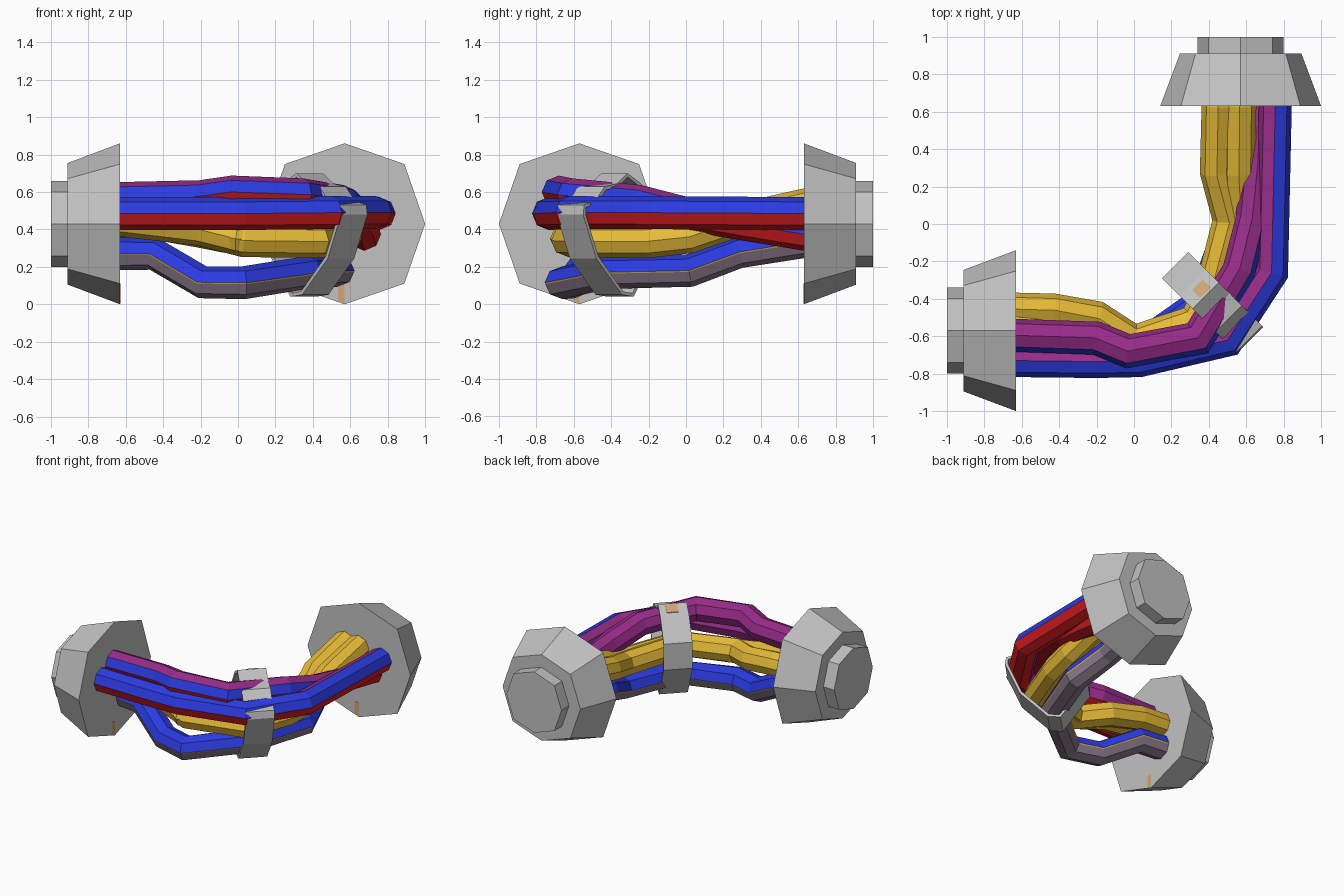
import bpy, bmesh, math
from mathutils import Vector

if "Cube" in bpy.data.objects:
    bpy.data.objects.remove(bpy.data.objects["Cube"])


def mat(name, rgb):
    m = bpy.data.materials.new(name)
    m.diffuse_color = (*rgb, 1)
    m.use_nodes = True
    m.node_tree.nodes["Principled BSDF"].inputs["Base Color"].default_value = m.diffuse_color
    return m


GREY = mat("light_grey", (.54, .54, .54))
BLUE = mat("blue", (.024, .044, .76))
RED = mat("red", (.66, .012, .014))
PURPLE = mat("purple", (.31, .025, .25))
YELLOW = mat("yellow", (.80, .50, .04))
MAUVE = mat("mauve_grey", (.24, .18, .24))
TAN = mat("tan", (.62, .38, .18))


def finish(name, bm, mats):
    bmesh.ops.recalc_face_normals(bm, faces=bm.faces[:])
    me = bpy.data.meshes.new(name)
    bm.to_mesh(me)
    bm.free()
    for m in mats:
        me.materials.append(m)
    ob = bpy.data.objects.new(name, me)
    bpy.context.collection.objects.link(ob)
    return ob


def loft(bm, rings):
    """Skin rings of points; returns side faces as (index round ring, face)."""
    vs = [[bm.verts.new(p) for p in r] for r in rings]
    n, out = len(vs[0]), []
    for a, b in zip(vs, vs[1:]):
        for j in range(n):
            k = (j + 1) % n
            out.append((j, bm.faces.new((a[j], a[k], b[k], b[j]))))
    bm.faces.new(vs[0])
    bm.faces.new(vs[-1])
    return out


# Octagonal end connectors, stepped and flared
def connector(name, place):
    bm = bmesh.new()
    rings = []
    for t, r in ((-1, .23), (-.91, .23), (-.91, .325), (-.63, .43)):
        ring = []
        for i in range(8):
            a, k = i * math.pi / 4, r * (1.05 if i % 2 else 1)
            ring.append(place(t, k * math.sin(a), .43 + k * math.cos(a)))
        rings.append(ring)
    loft(bm, rings)
    finish(name, bm, [GREY])
    # small painted mark low on the mouth
    bm = bmesh.new()
    loft(bm, [[place(t, u, z) for u, z in ((-.035, .02), (0, .005), (0, .11), (-.035, .11))]
              for t in (-.631, -.628)])
    finish(name + "_mark", bm, [TAN])


connector("left_connector", lambda t, u, z: Vector((t, -.57 + u, z)))
connector("back_connector", lambda t, u, z: Vector((.57 + u, -t, z)))

# Eight-sided cable section, corner facing outwards
OCTAGON = [(math.cos(j * math.pi / 4), math.sin(j * math.pi / 4)) for j in range(8)]


# Colours run round from the outer side, over the top, to the underside
def cable(name, pts, colours, section=OCTAGON, radius=.088):
    pts = [Vector(p) for p in pts]
    pts = [pts[0] - Vector((.04, 0, 0))] + pts + [pts[-1] + Vector((0, .04, 0))]
    rings = []
    for i, p in enumerate(pts):
        d1 = (p - pts[max(i - 1, 0)]).normalized()
        d2 = (pts[min(i + 1, len(pts) - 1)] - p).normalized()
        t = (d1 + d2).normalized()
        side = t.cross(Vector((0, 0, 1))).normalized()
        up = side.cross(t)
        grow = 1 / max((d1 if d1.length else d2).dot(t), .8)
        rings.append([p + (side * (c * grow) + up * s) * radius for c, s in section])
    mats = list(dict.fromkeys(colours))
    bm = bmesh.new()
    for j, f in loft(bm, rings):
        f.material_index = mats.index(colours[j])
    finish(name, bm, mats)


cable("outer_cable", [(-.63, -.73, .485), (-.2, -.735, .485), (.03, -.73, .485),
                      (.5, -.62, .49), (.735, -.26, .49), (.755, .63, .485)],
      [BLUE] * 2 + [PURPLE] * 3 + [RED] * 3)
cable("top_cable", [(-.63, -.595, .565), (-.2, -.61, .575), (-.03, -.68, .60),
                    (.34, -.61, .585), (.56, -.25, .55), (.63, .02, .48),
                    (.66, .3, .43), (.675, .63, .375)],
      [BLUE] + [PURPLE] * 4 + [RED] * 3)
cable("inner_cable", [(-.63, -.455, .44), (-.43, -.46, .43), (-.2, -.50, .39),
                      (.0, -.63, .35), (.33, -.52, .35), (.42, -.33, .35),
                      (.51, .02, .36), (.44, .28, .44), (.45, .63, .53)], [YELLOW] * 8)
cable("middle_cable", [(-.63, -.56, .45), (-.2, -.585, .40), (.03, -.63, .34),
                       (.42, -.52, .335), (.54, -.2, .335), (.575, .02, .36),
                       (.56, .28, .45), (.565, .63, .53)], [YELLOW] * 8)

# Lower cable: blue above, mauve below, thin yellow line along each side
lined = OCTAGON[:5] + [(-.965, -.085)] + OCTAGON[5:] + [(.965, -.085)]
cable("lower_cable", [(-.63, -.465, .27), (-.45, -.49, .27), (-.19, -.60, .118),
                      (.03, -.66, .115), (.37, -.42, .17), (.53, .02, .18),
                      (.465, .28, .28), (.48, .63, .335)],
      [BLUE] * 4 + [YELLOW] + [MAUVE] * 4 + [YELLOW], lined)


# Strap looped round the bundle, standing across the bend
def across(s, w, z):
    return Vector(((s + w) / math.sqrt(2), (w - s) / math.sqrt(2), z))


profile = [(.5, .05), (.58, .06), (.77, .25), (.868, .48), (.862, .525), (.78, .545),
           (.71, .62), (.62, .635), (.54, .69), (.45, .64), (.32, .5), (.32, .31)]
bm = bmesh.new()
loops = [[bm.verts.new(across(s, w, z)) for s, z in profile] for w in (-.1, .1)]
for i in range(len(profile)):
    k = (i + 1) % len(profile)
    bm.faces.new((loops[0][i], loops[0][k], loops[1][k], loops[1][i]))
strap = finish("bundle_strap", bm, [GREY])
mod = strap.modifiers.new("thickness", 'SOLIDIFY')
mod.thickness = .02
mod.offset = 0

# Small painted mark on top of the strap
bm = bmesh.new()
loft(bm, [[across(s, w, z + h) for s, w, z in
           ((.47, -.03, .651), (.53, -.03, .684), (.53, .05, .684), (.47, .05, .651))]
          for h in (.011, .015)])
finish("strap_mark", bm, [TAN])
